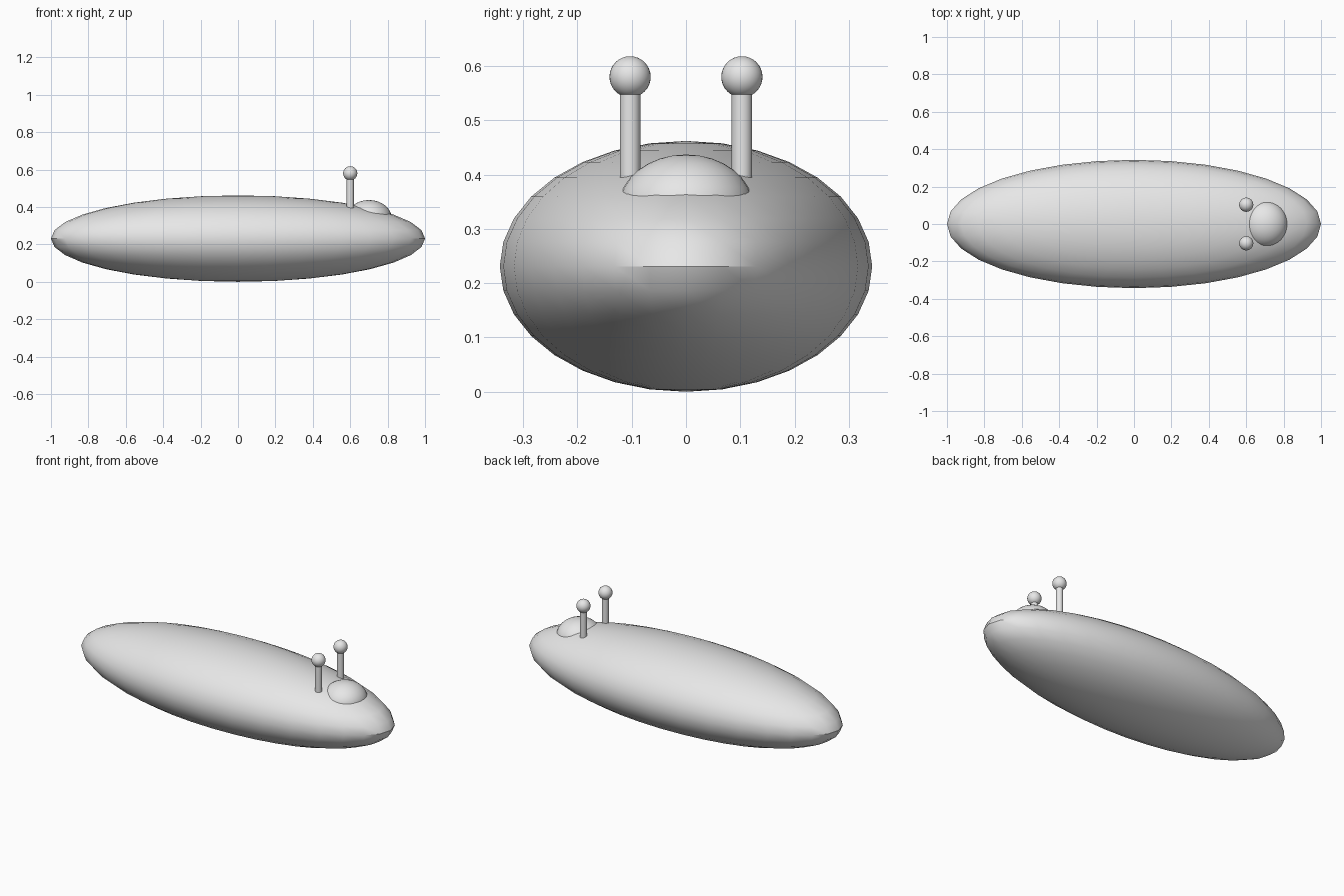
import bpy

if "Cube" in bpy.data.objects:
    bpy.data.objects.remove(bpy.data.objects["Cube"])

grey = bpy.data.materials.new("light grey")
grey.diffuse_color = (0.8, 0.8, 0.8, 1)
grey.use_nodes = True
grey.node_tree.nodes["Principled BSDF"].inputs["Base Color"].default_value = grey.diffuse_color


def finish(name):
    ob = bpy.context.object
    ob.name = name
    ob.data.materials.append(grey)
    bpy.ops.object.transform_apply(location=False, rotation=False, scale=True)
    bpy.ops.object.shade_smooth_by_angle()
    return ob


def ellipsoid(name, centre, radii):
    bpy.ops.mesh.primitive_uv_sphere_add(segments=32, ring_count=16, radius=1, location=centre)
    bpy.context.object.scale = radii
    return finish(name)


def rod(name, x, y, bottom, top, radius):
    bpy.ops.mesh.primitive_cylinder_add(vertices=32, radius=radius, depth=top - bottom,
                                        location=(x, y, (bottom + top) / 2))
    return finish(name)


# Long flattened body
ellipsoid("body", (0, 0, 0.231), (1, 0.343, 0.231))

# Low bump near the head end
ellipsoid("head_bump", (0.7, 0, 0.34), (0.122, 0.124, 0.097))

# Pair of stalks with round tips
for side, y in (("left", 0.103), ("right", -0.103)):
    rod(side + "_stalk", 0.6, y, 0.37, 0.57, 0.019)
    ellipsoid(side + "_stalk_tip", (0.6, y, 0.58), (0.038, 0.038, 0.038))
